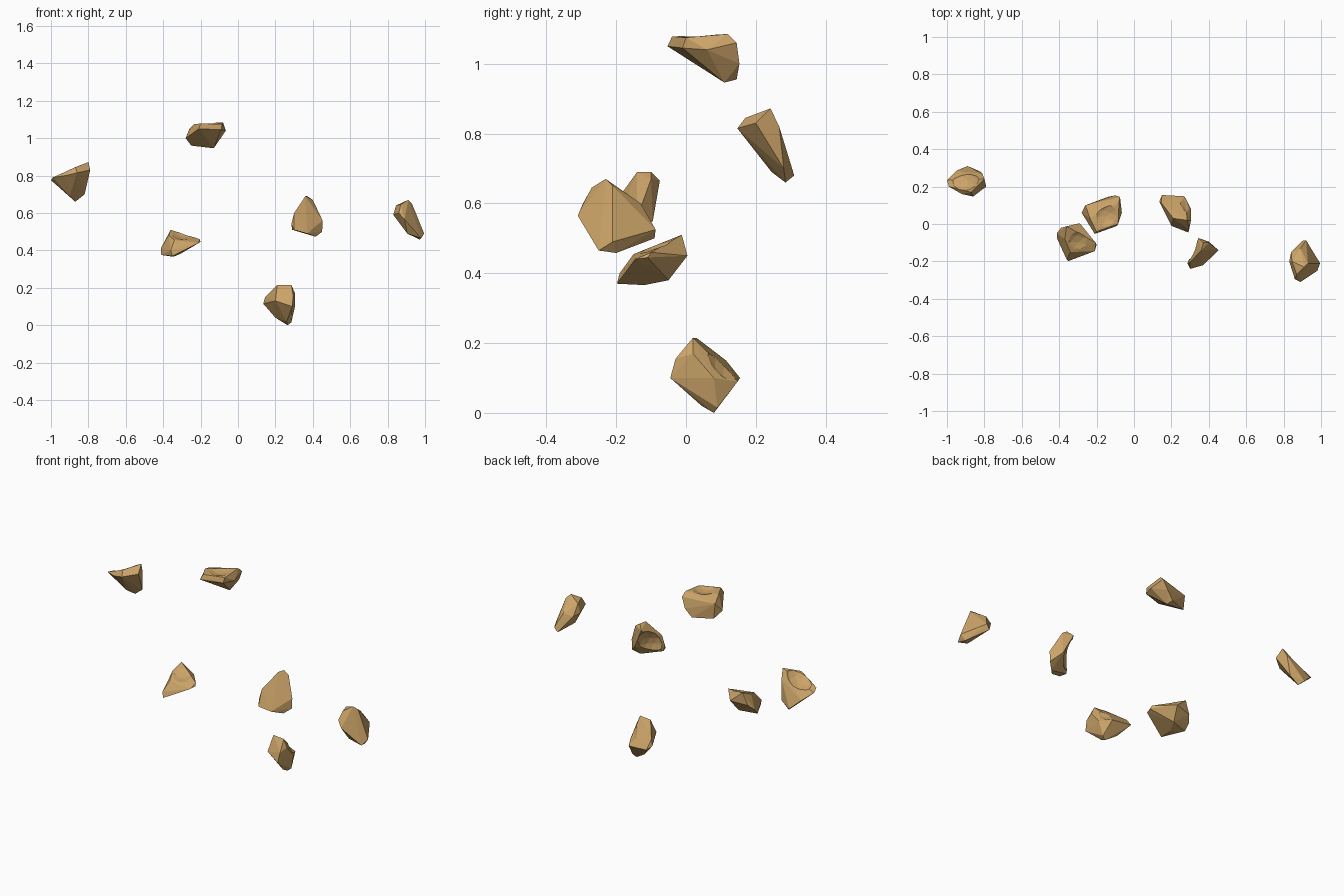
import bpy, bmesh
from mathutils import Vector

mat = bpy.data.materials.new("tan_stone")
mat.diffuse_color = (0.60, 0.37, 0.14, 1)


def new_object(name, bm):
    mesh = bpy.data.meshes.new(name)
    bm.to_mesh(mesh)
    bm.free()
    ob = bpy.data.objects.new(name, mesh)
    bpy.context.collection.objects.link(ob)
    return ob


def chunk(name, corners, scoop, radius):
    """Faceted stone: hull around its corners, with a shallow hollow scooped out."""
    bm = bmesh.new()
    for c in corners:
        bm.verts.new(c)
    hull = bmesh.ops.convex_hull(bm, input=bm.verts[:])
    loose = [v for v in bm.verts if not v.link_faces]
    bmesh.ops.delete(bm, geom=loose, context='VERTS')
    bmesh.ops.recalc_face_normals(bm, faces=bm.faces[:])
    ob = new_object(name, bm)
    ob.data.materials.append(mat)

    cut = bmesh.new()
    bmesh.ops.create_icosphere(cut, subdivisions=3, radius=radius)
    bmesh.ops.translate(cut, verts=cut.verts[:], vec=Vector(scoop))
    cutter = new_object(name + "_cutter", cut)
    cutter.data.materials.append(mat)
    cutter.hide_render = True
    mod = ob.modifiers.new("hollow", 'BOOLEAN')
    mod.operation = 'DIFFERENCE'
    mod.solver = 'EXACT'
    mod.object = cutter

    # bake the cut and drop the cutter
    deps = bpy.context.evaluated_depsgraph_get()
    baked = bpy.data.meshes.new_from_object(ob.evaluated_get(deps))
    ob.modifiers.clear()
    ob.data = baked
    bpy.data.objects.remove(cutter)


# far left stone
chunk("left_stone", [
    (-1, .235, .775), (-.99, .2, .79), (-.95, .285, .735), (-.80, .242, .872),
    (-.79, .2, .83), (-.86, .147, .815), (-.92, .16, .80), (-.87, .285, .66),
    (-.89, .31, .68), (-.82, .28, .70), (-.90, .245, .69), (-.87, .17, .845),
    (-.81, .267, .82)], (-.944, .273, .916), .135)

# top stone
chunk("top_stone", [
    (-.21, -.053, 1.05), (-.20, -.04, 1.078), (-.09, -.01, 1.045), (-.085, 0, 1.075),
    (-.08, .12, 1.085), (-.075, .145, 1.06), (-.10, .153, 1.0), (-.13, .11, .946),
    (-.25, .10, .96), (-.28, .06, 1.0), (-.26, .10, 1.05), (-.235, .03, 1.075),
    (-.065, .06, 1.04), (-.14, .145, .955)], (-.15, .04, 1.2), .135)

# centre left stone
chunk("centre_left_stone", [
    (-.36, -.012, .51), (-.413, -.05, .41), (-.41, -.08, .375), (-.345, -.12, .366),
    (-.35, -.198, .37), (-.36, -.19, .40), (-.34, -.15, .455), (-.21, -.145, .44),
    (-.20, -.11, .445), (-.205, -.10, .46), (-.29, .004, .45), (-.39, -.02, .44),
    (-.31, -.05, .38), (-.37, -.08, .48)], (-.287, -.132, .596), .14)

# centre right stone
chunk("centre_right_stone", [
    (.37, -.10, .69), (.345, -.075, .665), (.40, -.10, .67), (.36, -.14, .69),
    (.452, -.14, .56), (.45, -.14, .50), (.415, -.17, .473), (.37, -.22, .49),
    (.30, -.24, .51), (.285, -.21, .54), (.30, -.205, .60), (.40, -.095, .55),
    (.29, -.20, .51)], (.255, -.07, .555), .13)

# far right stone
chunk("right_stone", [
    (.91, -.23, .67), (.845, -.20, .64), (.87, -.27, .645), (.83, -.20, .59),
    (.86, -.295, .60), (.89, -.31, .565), (.98, -.25, .465), (.995, -.21, .49),
    (.97, -.20, .458), (.92, -.087, .525), (.90, -.09, .50), (.84, -.15, .585),
    (.89, -.13, .60), (.93, -.21, .65), (.905, -.26, .49)], (1.035, -.10, .63), .125)

# lowest stone
chunk("bottom_stone", [
    (.21, .03, .215), (.285, .02, .215), (.295, -.03, .155), (.29, -.045, .10),
    (.20, -.01, .13), (.135, .12, .115), (.15, .155, .10), (.27, .148, .09),
    (.305, .08, .10), (.305, .02, .17), (.285, .09, .015), (.265, .08, 0),
    (.26, .045, .02), (.20, .10, .04), (.145, .115, .15)], (.336, .172, .196), .125)
